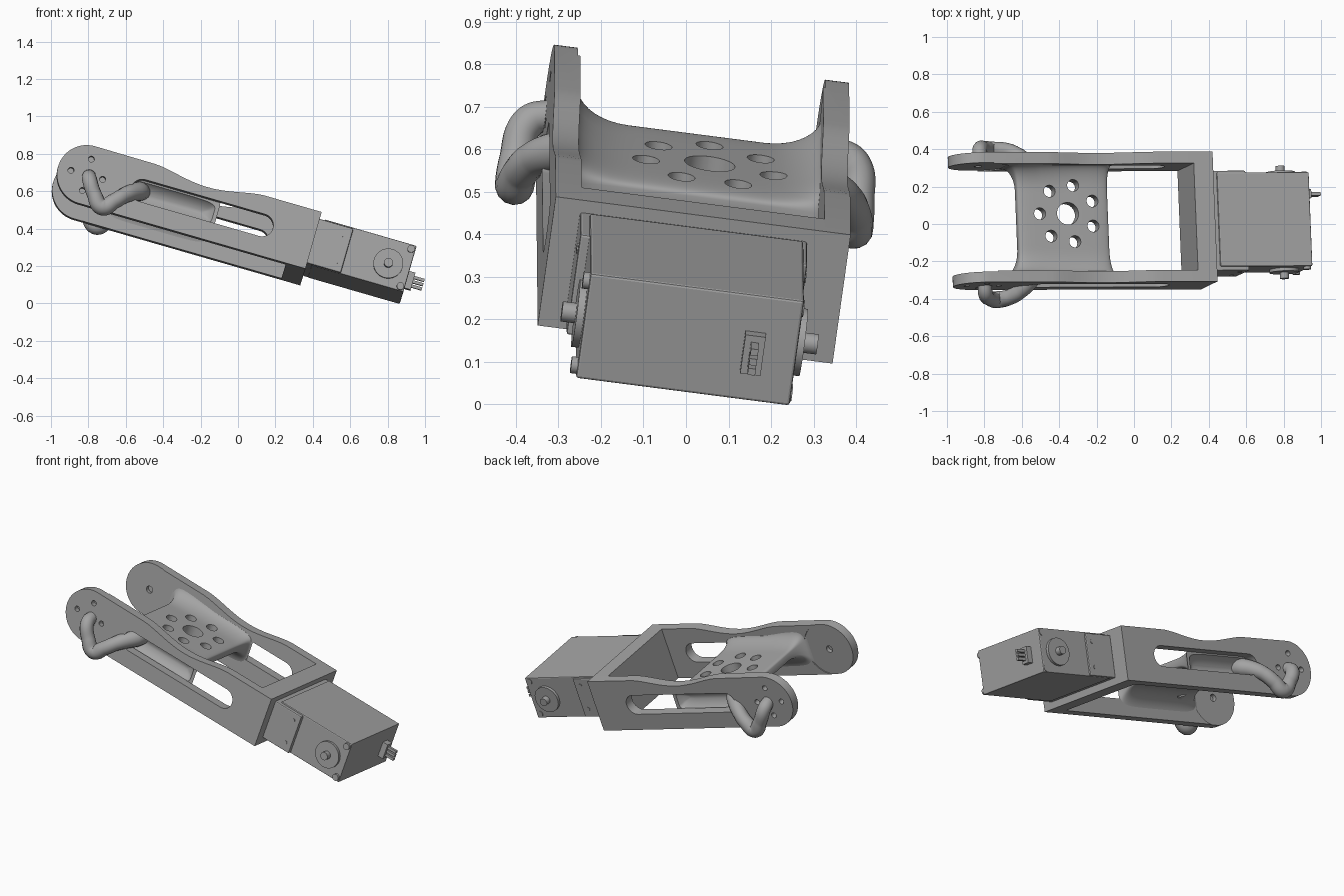
import bpy, bmesh, math
from mathutils import Matrix, Vector

cube = bpy.data.objects.get("Cube")
if cube:
    bpy.data.objects.remove(cube)

# Tilted working frame: u along the link, v across it, w through its height
V = Vector((-0.04, 0.991, -0.128)).normalized()
W = Vector((0.274, 0.134, 0.952))
W = (W - V * W.dot(V)).normalized()
U = V.cross(W)
FRAME = Matrix((U, V, W)).transposed().to_4x4()

grey = bpy.data.materials.new("satin_grey")
grey.use_nodes = True
color = (0.37, 0.37, 0.37, 1)
grey.diffuse_color = color
grey.node_tree.nodes["Principled BSDF"].inputs["Base Color"].default_value = color

MID = -0.034          # centre of the link across v
HALF = 0.35           # half of its outer width
THICK = 0.062         # arm thickness
LOW, HIGH = 0.229, 0.547
HUB_U, HUB_W, HUB_R = -0.968, 0.389, 0.16


def add(name, bm):
    bmesh.ops.recalc_face_normals(bm, faces=bm.faces)
    mesh = bpy.data.meshes.new(name)
    bm.to_mesh(mesh)
    bm.free()
    mesh.materials.append(grey)
    ob = bpy.data.objects.new(name, mesh)
    bpy.context.collection.objects.link(ob)
    ob.matrix_world = FRAME
    return ob


def prism(name, outline, v0, v1):
    """Outline in (u, w), extruded across v."""
    bm = bmesh.new()
    face = bm.faces.new([bm.verts.new((u, v0, w)) for u, w in outline])
    out = bmesh.ops.extrude_face_region(bm, geom=[face])
    moved = [g for g in out["geom"] if isinstance(g, bmesh.types.BMVert)]
    bmesh.ops.translate(bm, verts=moved, vec=(0, v1 - v0, 0))
    return add(name, bm)


def box(name, lo, hi, bevel=0):
    lo, hi = Vector(lo), Vector(hi)
    bm = bmesh.new()
    bmesh.ops.create_cube(bm, size=1, matrix=Matrix.Translation((lo + hi) / 2)
                          @ Matrix.Diagonal((hi - lo).to_4d()))
    if bevel:
        bmesh.ops.bevel(bm, geom=bm.edges[:], offset=bevel, segments=2,
                        affect="EDGES", profile=0.5)
    return add(name, bm)


def cylinder(name, center, radius, depth, axis="v"):
    turn = Matrix.Rotation(math.pi / 2, 4, "X") if axis == "v" else Matrix()
    bm = bmesh.new()
    bmesh.ops.create_cone(bm, cap_ends=True, segments=32, radius1=radius, radius2=radius,
                          depth=depth, matrix=Matrix.Translation(center) @ turn)
    return add(name, bm)


def bake(ob):
    dg = bpy.context.evaluated_depsgraph_get()
    return bpy.data.meshes.new_from_object(ob.evaluated_get(dg))


def cut(ob, cutters):
    for c in cutters:
        mod = ob.modifiers.new("cut", "BOOLEAN")
        mod.operation, mod.solver, mod.object = "DIFFERENCE", "EXACT", c
    bpy.context.view_layer.update()
    mesh = bake(ob)
    ob.modifiers.clear()
    ob.data = mesh
    for c in cutters:
        bpy.data.objects.remove(c)


def smooth(ob, angle=35):
    bpy.ops.object.select_all(action="DESELECT")
    ob.select_set(True)
    bpy.context.view_layer.objects.active = ob
    bpy.ops.object.shade_smooth_by_angle(angle=math.radians(angle))


def arc(cu, cw, r, a0, a1, n):
    return [(cu + r * math.cos(math.radians(a0 + (a1 - a0) * i / n)),
             cw + r * math.sin(math.radians(a0 + (a1 - a0) * i / n))) for i in range(n + 1)]


# Arm outline: round hub, shallow dip in the top edge, square end
DIP0, DIP1, DIP = -0.63, -0.03, 0.042
dip = []
for i in range(17):
    t = i / 16
    dip.append((DIP0 + (DIP1 - DIP0) * t, HIGH - DIP * math.sin(math.pi * t) ** 1.5))
arm_outline = arc(HUB_U, HUB_W, HUB_R, 270, 90, 32) + dip + [(0.294, HIGH), (0.294, LOW)]
slot = arc(-0.66, 0.39, 0.061, 90, 270, 16) + arc(0.006, 0.39, 0.061, -90, 90, 16)

for side, label in ((-1, "right"), (1, "left")):
    outer = MID + side * HALF
    inner = outer - side * THICK
    arm = prism(label + "_arm", arm_outline, inner, outer)
    holes = [prism("slot_cutter", slot, inner - side * 0.03, outer + side * 0.03)]
    for k in range(4):
        a = k * math.pi / 2
        holes.append(cylinder("bolt_cutter", (HUB_U + 0.088 * math.cos(a), outer,
                                              HUB_W + 0.088 * math.sin(a)), 0.016, 0.07))
    holes.append(cylinder("pivot_cutter", (HUB_U, inner, HUB_W), 0.021, 0.06))
    # Shallow round seat for the joint on the inner face
    holes.append(cylinder("seat_cutter", (HUB_U, inner, HUB_W), HUB_R + 0.006, 0.012))
    cut(arm, holes)
    smooth(arm)

    # Bent cable guide, diving through the slot: (u, w, distance out, thickness)
    path = [(-0.955, 0.39, -0.02, 0.9), (-0.948, 0.365, 0.036, 1), (-0.9, 0.29, 0.055, 1),
            (-0.842, 0.238, 0.053, 1.15), (-0.79, 0.285, 0.046, 1.05), (-0.745, 0.335, 0.02, 1.05),
            (-0.705, 0.37, -0.025, 1.2), (-0.675, 0.39, -0.07, 1.3), (-0.66, 0.4, -0.115, 1.2)]
    curve = bpy.data.curves.new("guide_path", "CURVE")
    curve.dimensions = "3D"
    curve.bevel_depth, curve.bevel_resolution = 0.04, 5
    curve.use_fill_caps = True
    spline = curve.splines.new("BEZIER")
    spline.bezier_points.add(len(path) - 1)
    for p, (u, w, d, r) in zip(spline.bezier_points, path):
        p.co = (u, outer + side * d, w)
        p.radius = r
        p.handle_left_type = p.handle_right_type = "AUTO"
    tube = bpy.data.objects.new("guide_path", curve)
    bpy.context.collection.objects.link(tube)
    bpy.context.view_layer.update()
    bm = bmesh.new()
    bm.from_mesh(bake(tube))
    bpy.data.objects.remove(tube)
    smooth(add(label + "_cable_guide", bm), 60)

# End wall joining the arms
box("end_wall", (0.187, MID - HALF + THICK, LOW), (0.294, MID + HALF - THICK, HIGH))

# Moulded web between the arms, flaring where it meets them, scooped behind the slots
bm = bmesh.new()
REACH = HALF - THICK + 0.004
STEPS, RING = 32, 64


def web_ring(s, u_scale=1, w_scale=1, depth=0):
    f = max(0.0, (abs(s) - 0.55) / 0.45)
    f = 1 - math.sqrt(max(0.0, 1 - f * f))
    top, bottom = 0.45 + 0.05 * f, 0.38 - 0.12 * f
    u0, u1 = -0.772 - 0.06 * f, -0.268 + 0.03 * f
    v = MID + s * REACH - math.copysign(depth, s)
    ring = []
    for j in range(RING):
        a = 2 * math.pi * j / RING
        c, d = math.cos(a), math.sin(a)
        pu = math.copysign(abs(c) ** 0.35, c)
        pw = math.copysign(abs(d) ** 0.35, d)
        lift = 0.04 * f * max(0, -pu) * max(0, pw) if depth == 0 else 0
        ring.append(bm.verts.new(((u0 + u1) / 2 + u_scale * pu * (u1 - u0) / 2, v,
                                  (top + bottom) / 2 + w_scale * pw * (top - bottom) / 2 + lift)))
    return ring


scoop = ((0.93, 0.52, 0.001), (0.9, 0.45, 0.015), (0.85, 0.3, 0.03), (0.75, 0.1, 0.045))
rings = [web_ring(-1, *r) for r in reversed(scoop)]
rings += [web_ring(math.sin(math.pi * (i / STEPS - 0.5))) for i in range(STEPS + 1)]
rings += [web_ring(1, *r) for r in scoop]
for a, b in zip(rings, rings[1:]):
    for j in range(RING):
        k = (j + 1) % RING
        bm.faces.new((a[j], a[k], b[k], b[j]))
bm.faces.new(rings[0])
bm.faces.new(rings[-1])
web = add("web", bm)
HOLE_U, HOLE_V = -0.497, -0.003
holes = [cylinder("center_cutter", (HOLE_U, HOLE_V, 0.41), 0.06, 0.4, "w")]
for k in range(7):
    a = math.pi + k * 2 * math.pi / 7
    holes.append(cylinder("ring_cutter", (HOLE_U + 0.155 * math.cos(a),
                                          HOLE_V + 0.155 * math.sin(a), 0.41), 0.032, 0.4, "w"))
cut(web, holes)
smooth(web)

# Motor body and the cradle holding it
S0, S1, SB, ST, END = -0.30, 0.207, 0.266, 0.525, 0.832
box("motor_body", (0.32, S0, SB), (END, S1, ST), 0.006)
box("motor_cradle", (0.29, S0 - 0.022, SB + 0.003), (0.482, S1 + 0.01, ST - 0.008), 0.006)

for side, face, label in ((-1, S0, "right"), (1, S1, "left")):
    smooth(cylinder(label + "_horn", (0.712, face + side * 0.008, 0.39), 0.08, 0.018))
    smooth(cylinder(label + "_shaft", (0.712, face + side * 0.02, 0.39), 0.024, 0.06))
    for w in (0.5, 0.291):
        smooth(cylinder(label + "_case_screw", (0.808, face, w), 0.02, 0.03 if side < 0 else 0.006))
    for w in (0.32, 0.47):
        smooth(cylinder(label + "_cradle_screw",
                        (0.44, face + side * (0.022 if side < 0 else 0.01), w), 0.012, 0.006))

# Cable socket with three pins
box("socket", (END - 0.01, 0.08, 0.34), (END + 0.035, 0.128, 0.435))
for k in (-1, 0, 1):
    w = 0.387 + k * 0.024
    box("socket_pin", (END + 0.03, 0.095, w - 0.008), (END + 0.092, 0.113, w + 0.008))
